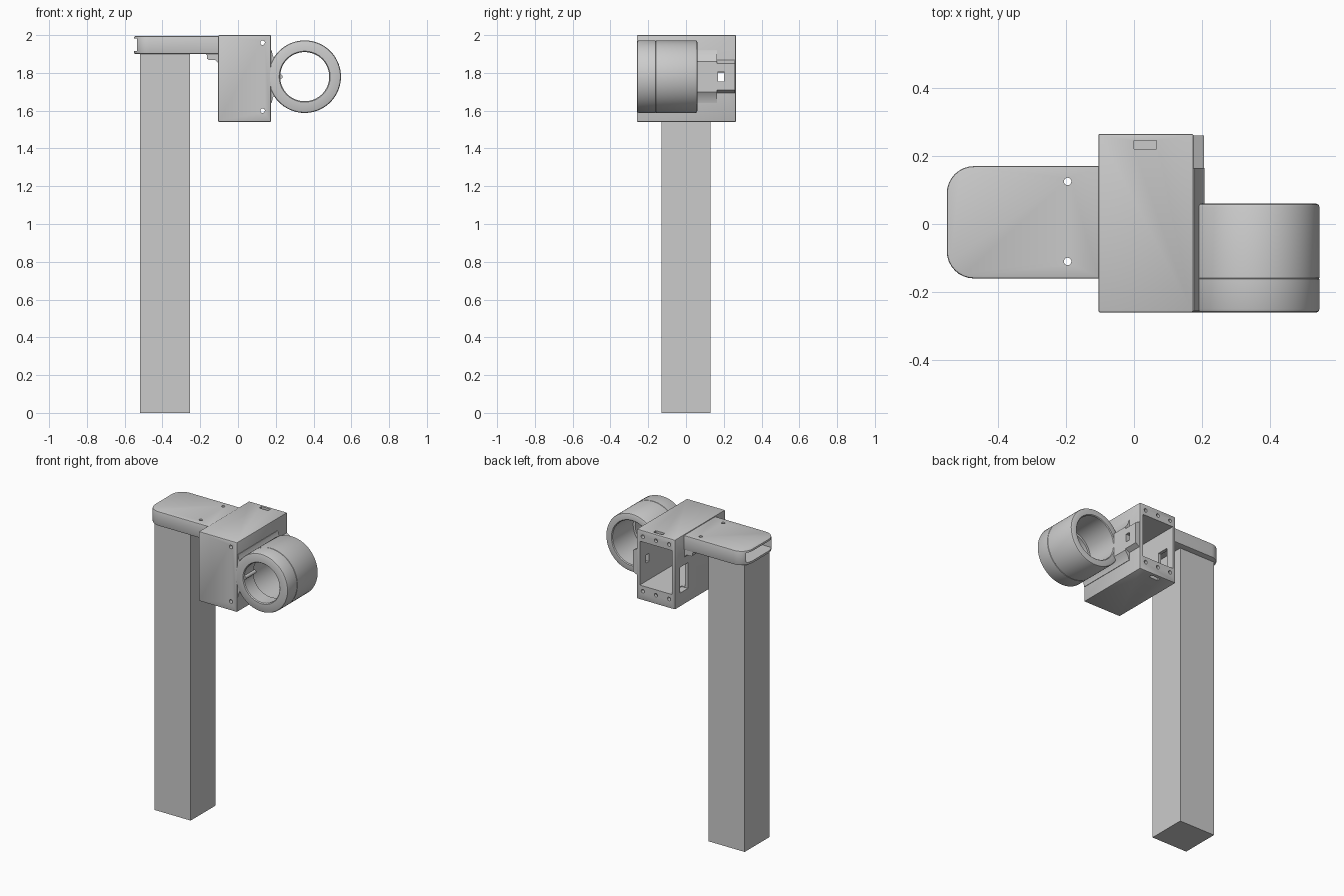
import bpy, bmesh, math
from mathutils import Matrix

if "Cube" in bpy.data.objects:
    bpy.data.objects.remove(bpy.data.objects["Cube"])


def make_object(name, bm):
    bmesh.ops.recalc_face_normals(bm, faces=bm.faces)
    mesh = bpy.data.meshes.new(name)
    bm.to_mesh(mesh)
    bm.free()
    obj = bpy.data.objects.new(name, mesh)
    bpy.context.collection.objects.link(obj)
    return obj


def box(name, x, y, z, bevel=0.0):
    bm = bmesh.new()
    bmesh.ops.create_cube(bm, size=1)
    for v in bm.verts:
        v.co = [(a + b) / 2 + c * (b - a) for (a, b), c in zip((x, y, z), v.co)]
    if bevel:
        bmesh.ops.bevel(bm, geom=bm.edges[:], offset=bevel, segments=2,
                        profile=0.5, affect='EDGES')
    return make_object(name, bm)


def rod(name, axis, centre, radius, length):
    bm = bmesh.new()
    rot = Matrix.Rotation(math.pi / 2, 4, 'X') if axis == 'Y' else Matrix()
    bmesh.ops.create_cone(bm, cap_ends=True, segments=20, radius1=radius,
                          radius2=radius, depth=length,
                          matrix=Matrix.Translation(centre) @ rot)
    return make_object(name, bm)


def prism(name, profile, y0, y1):
    """Extrude an x-z profile along y."""
    bm = bmesh.new()
    face = bm.faces.new([bm.verts.new((x, y0, z)) for x, z in profile])
    out = bmesh.ops.extrude_face_region(bm, geom=[face])
    for v in out['geom']:
        if isinstance(v, bmesh.types.BMVert):
            v.co.y = y1
    return make_object(name, bm)


def lathe(name, profile, cx, cz, segments=72):
    """Revolve a closed (radius, y) profile around an axis along y."""
    bm = bmesh.new()
    rings = []
    for i in range(segments):
        a = 2 * math.pi * i / segments
        rings.append([bm.verts.new((cx + r * math.cos(a), y, cz + r * math.sin(a)))
                      for r, y in profile])
    n = len(profile)
    for i in range(segments):
        a, b = rings[i], rings[(i + 1) % segments]
        for j in range(n):
            k = (j + 1) % n
            bm.faces.new((a[j], a[k], b[k], b[j]))
    return make_object(name, bm)


def cut(obj, cutters):
    bpy.context.view_layer.objects.active = obj
    for c in cutters:
        c.hide_render = True
        mod = obj.modifiers.new('cut', 'BOOLEAN')
        mod.operation, mod.solver, mod.object = 'DIFFERENCE', 'EXACT', c
        bpy.ops.object.modifier_apply(modifier=mod.name)
        bpy.data.objects.remove(c)


# square post
post = box('post', (-0.52, -0.255), (-0.13, 0.13), (0, 1.905))

# cap plate with rounded outer corners, end slot and screw holes
bm = bmesh.new()
outline = [(-0.10, -0.16), (-0.10, 0.17)]
for cy, start in ((0.09, 90), (-0.08, 180)):
    for i in range(9):
        a = math.radians(start + i * 90 / 8)
        outline.append((-0.47 + 0.08 * math.cos(a), cy + 0.08 * math.sin(a)))
face = bm.faces.new([bm.verts.new((x, y, 1.90)) for x, y in outline])
out = bmesh.ops.extrude_face_region(bm, geom=[face])
for v in out['geom']:
    if isinstance(v, bmesh.types.BMVert):
        v.co.z = 1.995
rims = [e for e in bm.edges if abs(e.verts[0].co.z - e.verts[1].co.z) < 1e-5]
bmesh.ops.bevel(bm, geom=rims, offset=0.006, segments=2, profile=0.5, affect='EDGES')
plate = make_object('cap_plate', bm)
cut(plate, [box('slot', (-0.60, -0.23), (-0.127, 0.137), (1.917, 1.982))]
    + [rod('hole', 'Z', (-0.195, y, 1.95), 0.011, 0.3) for y in (-0.11, 0.125)])

# thickened root under the plate
root = prism('plate_root', [(-0.10, 1.905), (-0.18, 1.905), (-0.165, 1.895),
                            (-0.163, 1.875), (-0.155, 1.868), (-0.12, 1.868),
                            (-0.107, 1.855), (-0.10, 1.84)], -0.155, 0.165)

# hollow housing, open at the back
housing = box('housing', (-0.105, 0.175), (-0.26, 0.265), (1.54, 2.0), 0.006)
cutters = [
    box('cavity', (-0.083, 0.152), (-0.235, 0.30), (1.635, 1.925)),
    box('side_port', (-0.15, -0.06), (0.13, 0.21), (1.63, 1.80)),
    box('cable_port', (0.10, 0.25), (0.170, 0.20), (1.755, 1.808)),
]
for z, depth in ((1.96, (1.93, 2.05)), (1.60, (1.50, 1.63))):
    # nut slot, then back screws and the long screw hole
    cutters.append(box('nut_slot', (0.0, 0.066), (0.22, 0.245), depth))
    for x in (-0.062, 0.034):
        cutters.append(rod('screw', 'Y', (x, 0.24, z), 0.012, 0.12))
    cutters.append(rod('long_screw', 'Y', (0.13, 0, z), 0.012, 0.7))
cut(housing, cutters)

# flared bracket joining the housing to the ring, with a cable notch
bracket = prism('ring_bracket', [(0.165, 1.92), (0.178, 1.92), (0.185, 1.89),
                                 (0.207, 1.86), (0.207, 1.70), (0.185, 1.67),
                                 (0.178, 1.64), (0.165, 1.64)], -0.255, 0.165)
lug = prism('rear_lug', [(0.17, 1.87), (0.205, 1.85), (0.205, 1.71), (0.17, 1.69)],
            0.16, 0.26)
cut(lug, [box('notch', (0.10, 0.25), (0.170, 0.20), (1.755, 1.808))])

# ring barrel with a stepped bore and rounded lips
ring = lathe('ring_barrel', [(0.135, -0.26), (0.183, -0.26), (0.189, -0.257),
                             (0.192, -0.25), (0.192, -0.162), (0.190, -0.160),
                             (0.192, -0.158), (0.192, 0.05), (0.189, 0.057),
                             (0.182, 0.06), (0.15, 0.06), (0.145, 0.055),
                             (0.145, -0.16), (0.13, -0.16), (0.13, -0.254)],
             0.353, 1.78)

# small cable nub inside the ring's front edge
nub = rod('cable_nub', 'Y', (0.224, -0.2, 1.78), 0.012, 0.11)

for obj in bpy.context.collection.objects[:]:
    bpy.ops.object.select_all(action='DESELECT')
    obj.select_set(True)
    bpy.context.view_layer.objects.active = obj
    bpy.ops.object.shade_smooth_by_angle(angle=math.radians(35))
